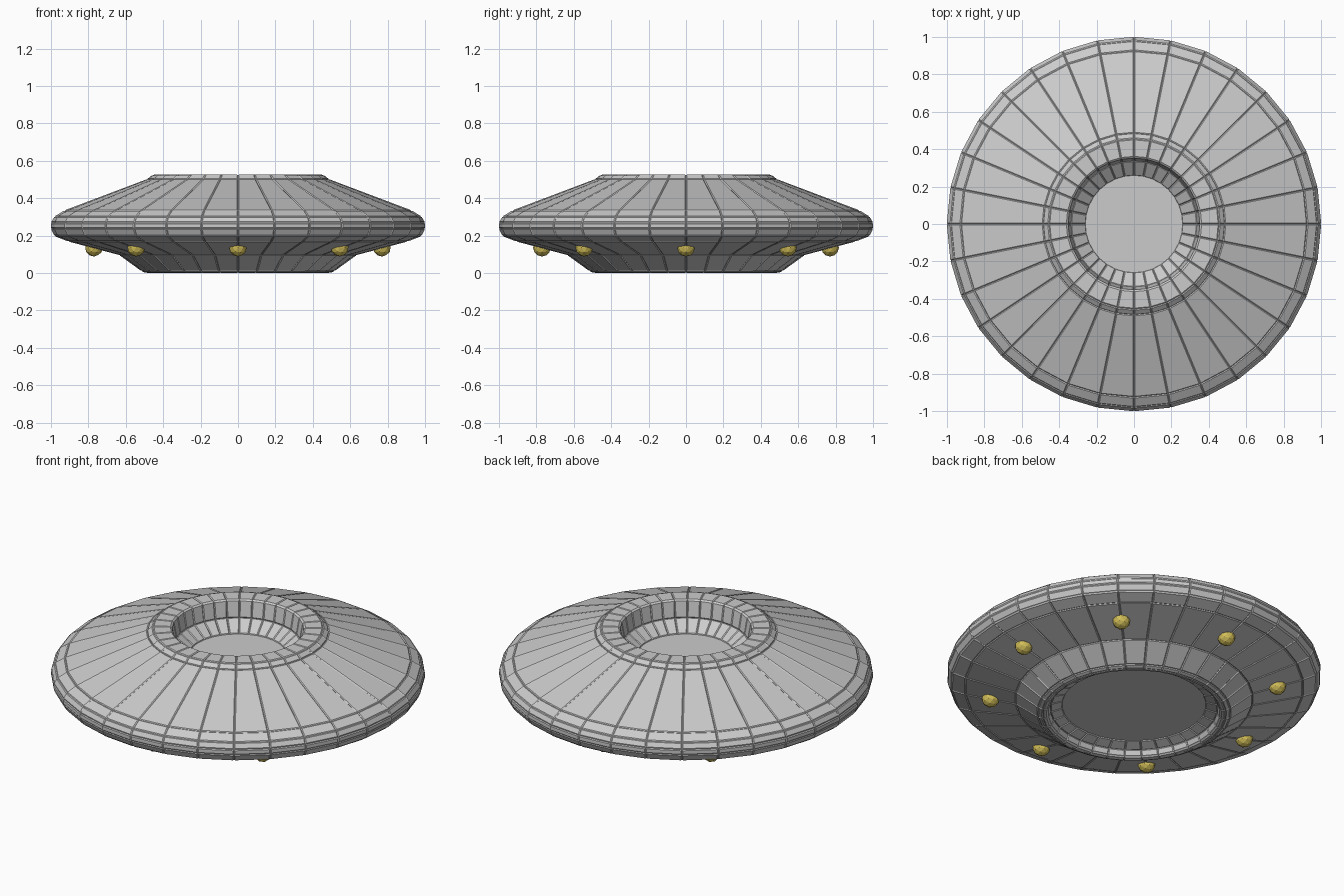
import bpy, bmesh, math

if "Cube" in bpy.data.objects:
    bpy.data.objects.remove(bpy.data.objects["Cube"])

SIDES = 32

# hull cross-section (radius, height), from the cockpit well over the rim to the belly recess
profile = [(0.26, 0.365), (0.34, 0.425), (0.357, 0.522), (0.455, 0.522), (0.485, 0.498),
           (0.925, 0.332), (0.978, 0.30), (0.997, 0.268), (0.997, 0.238), (0.978, 0.20),
           (0.905, 0.172), (0.634, 0.10), (0.515, 0.014), (0.49, 0.003), (0.465, 0.006),
           (0.45, 0.04), (0.385, 0.06)]

# saucer hull: revolved profile
bm = bmesh.new()
rings = []
for r, z in profile:
    rings.append([bm.verts.new((r * math.cos(2 * math.pi * i / SIDES),
                                r * math.sin(2 * math.pi * i / SIDES), z))
                  for i in range(SIDES)])
panels = []
for a, b in zip(rings, rings[1:]):
    for i in range(SIDES):
        j = (i + 1) % SIDES
        panels.append(bm.faces.new((a[i], b[i], b[j], a[j])))

# well floor and belly plate
bm.faces.new(rings[0])
bm.faces.new(rings[-1][::-1])
bm.normal_update()

# slightly raised plates leave narrow seams between panels
bmesh.ops.inset_individual(bm, faces=panels, thickness=0.005, depth=0.004,
                           use_even_offset=True)
mesh = bpy.data.meshes.new("saucer_hull")
bm.to_mesh(mesh)
bm.free()
hull = bpy.data.objects.new("saucer_hull", mesh)
bpy.context.collection.objects.link(hull)

# ring of yellow lamps under the rim
yellow = bpy.data.materials.new("lamp_yellow")
yellow.diffuse_color = (0.65, 0.52, 0.10, 1)
yellow.use_nodes = True
yellow.node_tree.nodes["Principled BSDF"].inputs["Base Color"].default_value = yellow.diffuse_color
for k in range(8):
    a = k * math.pi / 4
    bpy.ops.mesh.primitive_ico_sphere_add(
        subdivisions=2, radius=0.048,
        location=(0.77 * math.cos(a), 0.77 * math.sin(a), 0.136))
    lamp = bpy.context.object
    lamp.name = f"lamp_{k + 1}"
    lamp.data.materials.append(yellow)
